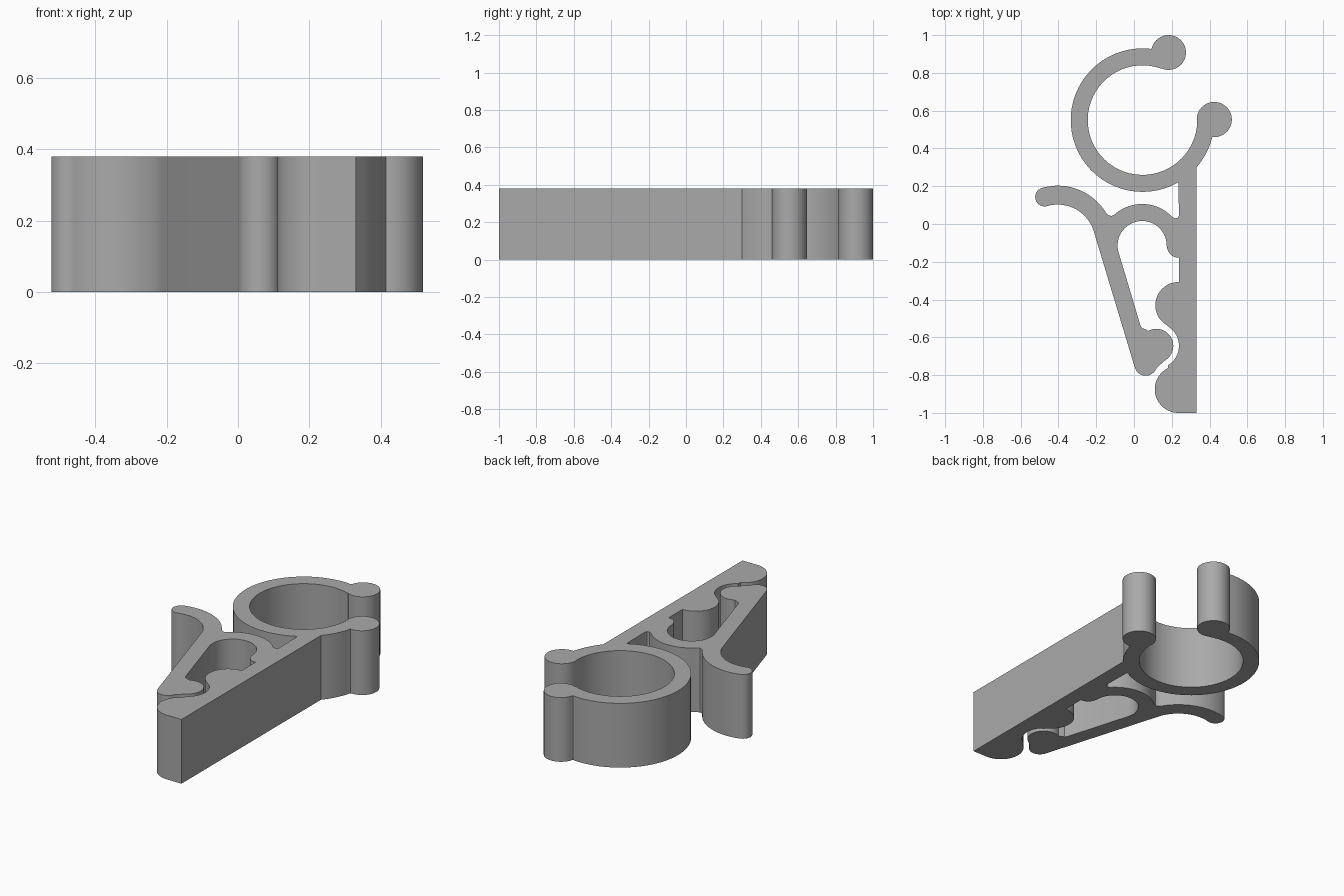
import bpy
import bmesh
from math import radians, cos, sin, ceil

HEIGHT = 0.38

cube = bpy.data.objects.get("Cube")
if cube:
    bpy.data.objects.remove(cube, do_unlink=True)


def arc(centre, radius, start, end):
    """Points along an arc in degrees; a falling angle runs clockwise."""
    steps = max(3, ceil(abs(end - start) / 6))
    angles = [radians(start + (end - start) * i / steps) for i in range(steps + 1)]
    return [(centre[0] + radius * cos(a), centre[1] + radius * sin(a)) for a in angles]


ring = (0.045, 0.55)
arch = (0.043, -0.114)
lever = (-0.404, -0.097)
jaw = (0.118, -0.645)

outline = []
# Straight back of the clip
outline += [(0.33, -1.0)]
# Open ring with a round knob on each lip
outline += arc(ring, 0.38, -41, -14)
outline += arc((0.425, 0.553), 0.093, -96, 178)
outline += arc(ring, 0.29, -2, -290)
outline += arc((0.183, 0.908), 0.092, -114, 166)
outline += arc(ring, 0.38, 83, 300)
# Neck and outside of the spring arch
outline += [(0.238, 0.045), (0.232, 0.033), (0.218, 0.03)]
outline += arc(arch, 0.22, 43, 132)
outline += [(-0.12, 0.042), (-0.133, 0.046)]
# Curved finger lever
outline += arc(lever, 0.3, 30, 105)
outline += arc((-0.473, 0.143), 0.05, 105, 280)
outline += arc(lever, 0.2, 105, 14)
# Moving arm and its jaw
outline += arc((0.062, -0.743), 0.06, 196, 322)
outline += [(0.124, -0.757), (0.142, -0.742)]
outline += arc(jaw, 0.09, -60, 118)
outline += [(0.058, -0.556), (0.044, -0.552), (0.035, -0.54)]
# Inside of the spring arch, ending in a small stop
outline += arc(arch, 0.13, 194, 0)
outline += arc((0.235, -0.118), 0.06, 190, 270)
# Fixed jaw: two bumps around a socket
outline += [(0.238, -0.178)]
outline += arc((0.236, -0.43), 0.123, 89, 241)
outline += arc(jaw, 0.12, 58, -58)
outline += arc((0.235, -0.875), 0.125, 117, 270)

# Extrude the outline into a solid
bm = bmesh.new()
base = bm.faces.new([bm.verts.new((x, y, 0)) for x, y in outline])
top = bmesh.ops.extrude_face_region(bm, geom=[base], use_keep_orig=True)
moved = [v for v in top["geom"] if isinstance(v, bmesh.types.BMVert)]
bmesh.ops.translate(bm, verts=moved, vec=(0, 0, HEIGHT))
bmesh.ops.triangulate(bm, faces=[f for f in bm.faces if len(f.verts) > 4])
bmesh.ops.recalc_face_normals(bm, faces=bm.faces)
mesh = bpy.data.meshes.new("ring_clip")
bm.to_mesh(mesh)
bm.free()

clip = bpy.data.objects.new("ring_clip", mesh)
bpy.context.collection.objects.link(clip)

# Grey plastic
grey = bpy.data.materials.new("grey_plastic")
grey.use_nodes = True
colour = (0.4, 0.4, 0.4, 1)
grey.diffuse_color = colour
grey.node_tree.nodes["Principled BSDF"].inputs["Base Color"].default_value = colour
mesh.materials.append(grey)

# Smooth curved walls, crisp rims
bpy.ops.object.select_all(action="DESELECT")
clip.select_set(True)
bpy.context.view_layer.objects.active = clip
bpy.ops.object.shade_smooth_by_angle(angle=radians(30))
